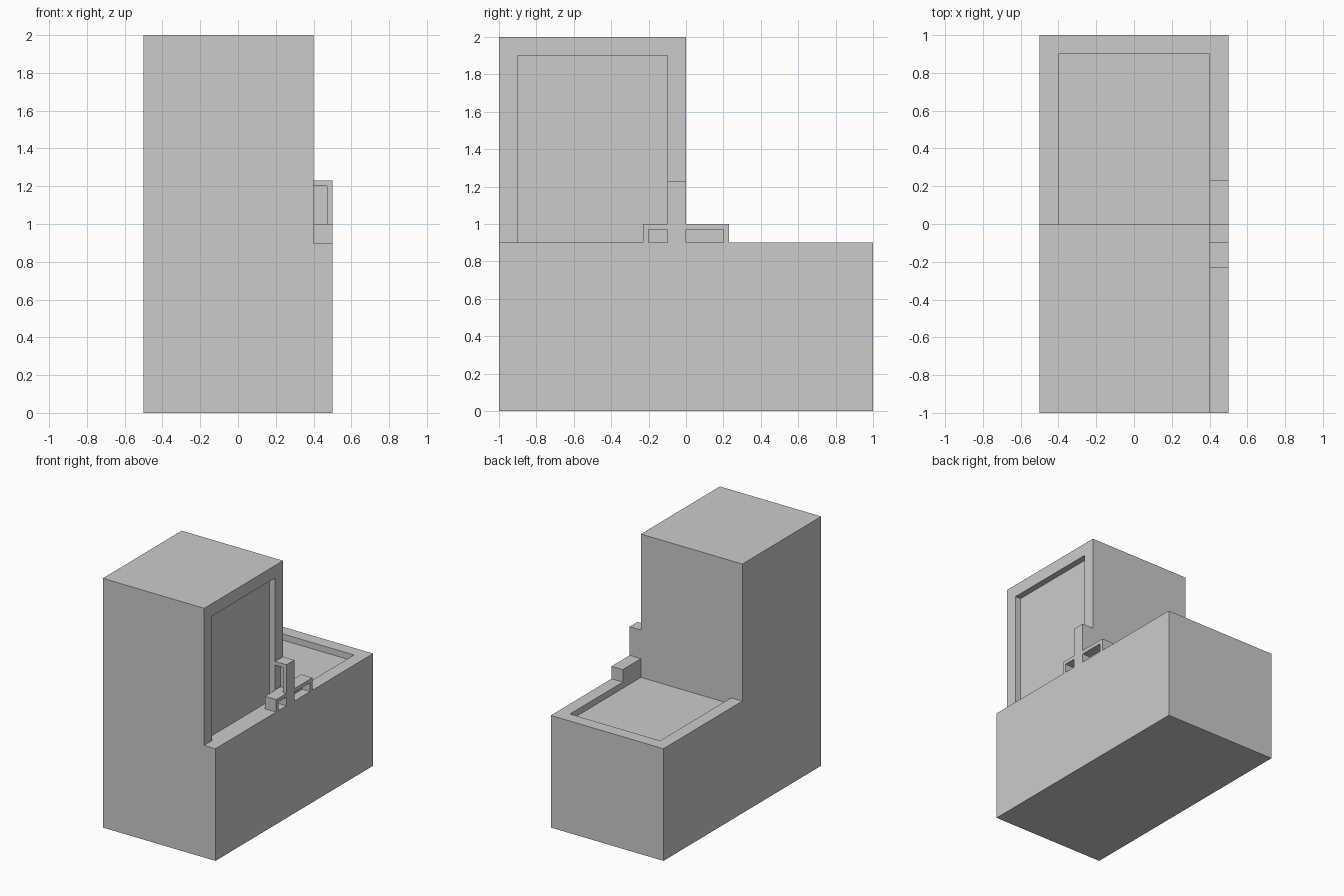
import bpy, bmesh

if "Cube" in bpy.data.objects:
    bpy.data.objects.remove(bpy.data.objects["Cube"])


def prism(name, profile, x0, x1):
    """Extrude a (y, z) outline along x."""
    bm = bmesh.new()
    face = bm.faces.new([bm.verts.new((x0, y, z)) for y, z in profile])
    ext = bmesh.ops.extrude_face_region(bm, geom=[face])
    verts = [v for v in ext["geom"] if isinstance(v, bmesh.types.BMVert)]
    bmesh.ops.translate(bm, verts=verts, vec=(x1 - x0, 0, 0))
    bmesh.ops.recalc_face_normals(bm, faces=bm.faces)
    mesh = bpy.data.meshes.new(name)
    bm.to_mesh(mesh)
    bm.free()
    obj = bpy.data.objects.new(name, mesh)
    bpy.context.collection.objects.link(obj)
    return obj


def cut(obj, x0, x1, y0, y1, z0, z1):
    """Carve a box out of an object."""
    tool = prism("cutter", [(y0, z0), (y1, z0), (y1, z1), (y0, z1)], x0, x1)
    tool.hide_render = True
    mod = obj.modifiers.new("cut", 'BOOLEAN')
    mod.operation = 'DIFFERENCE'
    mod.solver = 'EXACT'
    mod.object = tool
    bpy.context.view_layer.objects.active = obj
    bpy.ops.object.modifier_apply(modifier=mod.name)
    bpy.data.objects.remove(tool)


# Stepped body: low base with a tower at the front
body = prism("stepped_body",
             [(-1, 0), (1, 0), (1, 0.9), (0, 0.9), (0, 2), (-1, 2)], -0.5, 0.5)
cut(body, 0.4, 0.6, -1.1, 0, 0.9, 2.1)         # ledge beside the tower
cut(body, 0.35, 0.45, -0.9, -0.1, 0.9, 1.9)    # side panel recess
cut(body, -0.4, 0.4, 0, 0.9, 0.85, 1.0)        # top panel recess

# Three-armed corner bracket
bracket = prism("corner_bracket",
                [(-0.23, 0.9), (0.23, 0.9), (0.23, 1.0), (0, 1.0),
                 (0, 1.23), (-0.1, 1.23), (-0.1, 1.0), (-0.23, 1.0)], 0.4, 0.5)
for y0, y1 in ((0, 0.2), (-0.2, -0.1)):
    cut(bracket, 0.43, 0.6, y0, y1, 0.8, 0.97)  # pockets in the flat arms
cut(bracket, 0.3, 0.47, -0.2, -0.03, 1.0, 1.2)  # pocket in the upright arm
